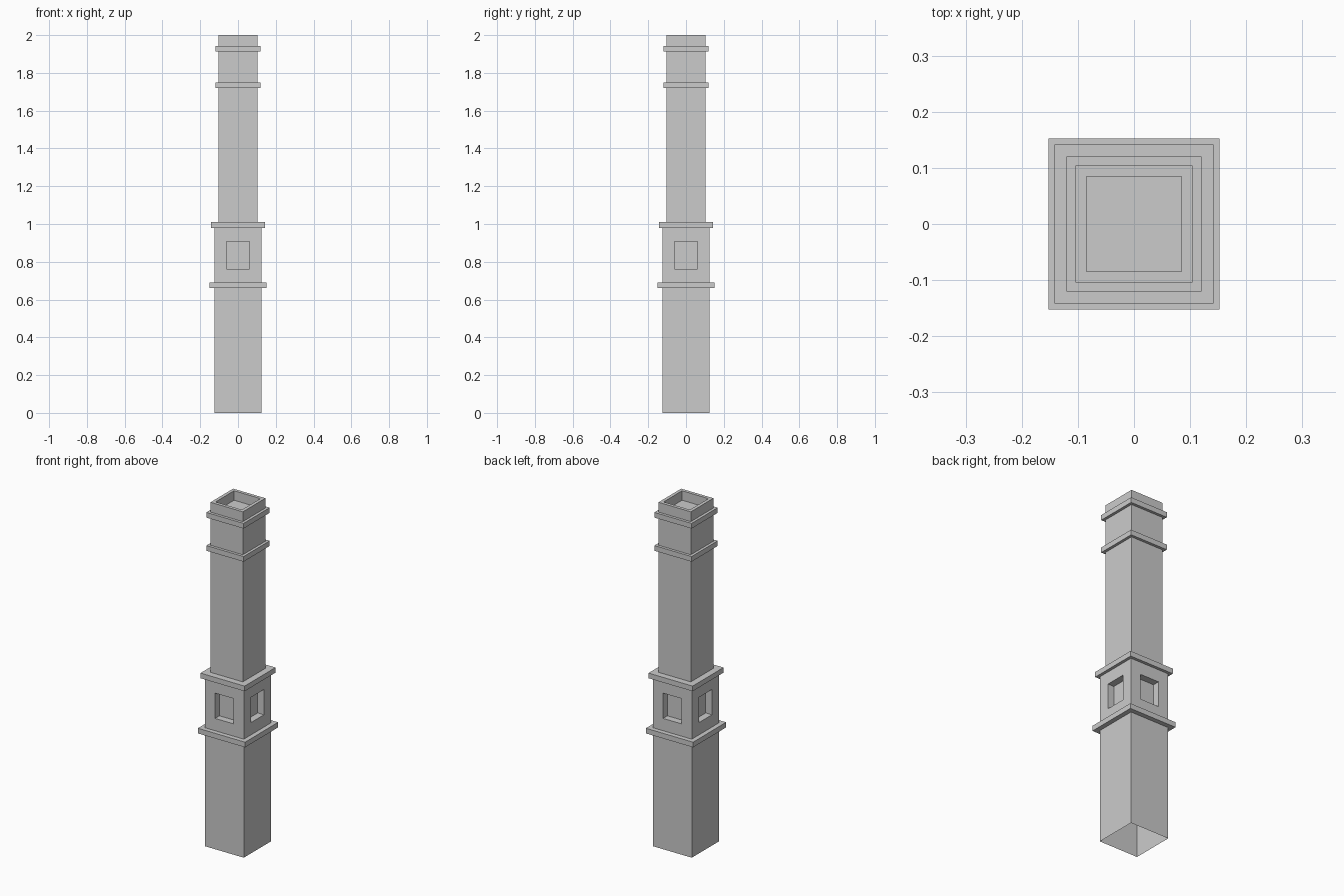
import bpy
import bmesh
from mathutils import Vector

if "Cube" in bpy.data.objects:
    bpy.data.objects.remove(bpy.data.objects["Cube"], do_unlink=True)

# One plain stone colour
stone = bpy.data.materials.new("light_grey_stone")
stone.use_nodes = True
colour = (0.6, 0.6, 0.6, 1)
stone.diffuse_color = colour
stone.node_tree.nodes["Principled BSDF"].inputs["Base Color"].default_value = colour


def square_block(half, bottom, top):
    """Square block between two heights."""
    bm = bmesh.new()
    bmesh.ops.create_cube(bm, size=1)
    size = Vector((2 * half, 2 * half, top - bottom))
    bmesh.ops.scale(bm, vec=size, verts=bm.verts)
    bmesh.ops.translate(bm, vec=(0, 0, (bottom + top) / 2), verts=bm.verts)
    bm.normal_update()
    return bm


def caps(bm, sign):
    return [f for f in bm.faces if f.normal.z * sign > 0.9]


def recess(bm, faces, margin, depth, height=None):
    """Cut a framed pocket into each face, optionally setting its height."""
    bmesh.ops.inset_individual(bm, faces=faces, thickness=margin, use_even_offset=True)
    if height:
        for f in faces:
            middle = f.calc_center_median().z
            for v in f.verts:
                v.co.z = middle + height / 2 * (1 if v.co.z > middle else -1)
    # Step the pocket floor back along each face's own direction
    for f in faces:
        push = -f.normal.copy() * depth
        bmesh.ops.inset_individual(bm, faces=[f], thickness=0)
        for v in f.verts:
            v.co += push
    bm.normal_update()


def finish(name, bm):
    mesh = bpy.data.meshes.new(name)
    bm.to_mesh(mesh)
    bm.free()
    mesh.materials.append(stone)
    obj = bpy.data.objects.new(name, mesh)
    bpy.context.collection.objects.link(obj)
    return obj


# Lower body, hollow and open underneath
body = square_block(0.125, 0, 0.67)
bmesh.ops.delete(body, geom=caps(body, -1), context="FACES")
finish("lower_body", body)

# Middle section with a recessed window on each side
middle = square_block(0.125, 0.69, 0.98)
sides = [f for f in middle.faces if abs(f.normal.z) < 0.1]
recess(middle, sides, 0.065, 0.04, height=0.147)
finish("window_section", middle)

# Tall upper shaft with a sunken flue opening
shaft = square_block(0.104, 1.01, 2.0)
recess(shaft, caps(shaft, 1), 0.019, 0.055)
finish("upper_shaft", shaft)

# Projecting bands
for name, half, bottom, top in (
    ("lower_ledge", 0.152, 0.66, 0.69),
    ("shoulder_ledge", 0.142, 0.98, 1.01),
    ("shaft_band", 0.12, 1.72, 1.75),
    ("crown_band", 0.12, 1.913, 1.943),
):
    finish(name, square_block(half, bottom, top))
